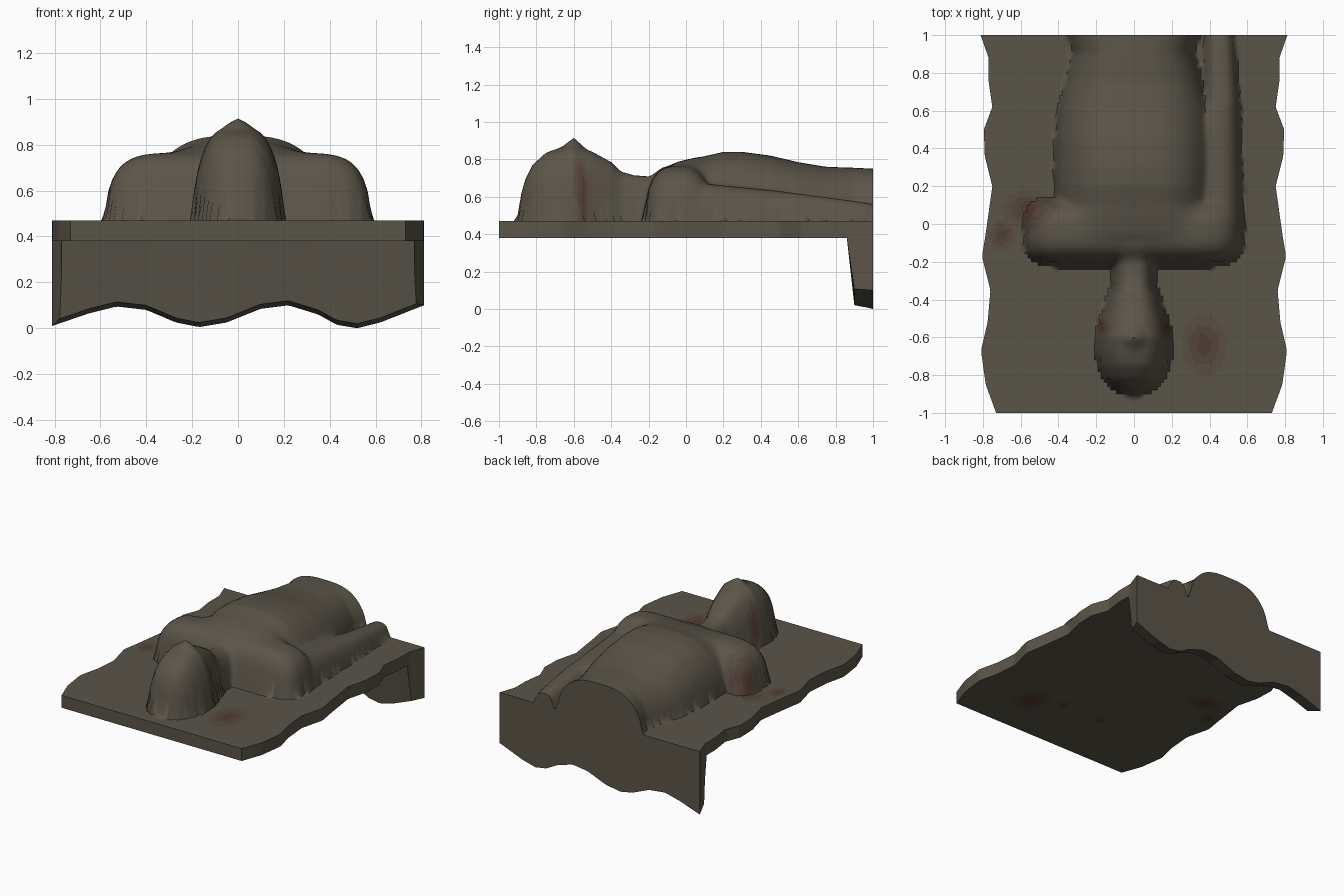
import bpy, bmesh, math

if "Cube" in bpy.data.objects:
    bpy.data.objects.remove(bpy.data.objects["Cube"])

TOP, UNDER = 0.47, 0.38          # sheet top and underside heights
NX, NY = 100, 100


def interp(points, t, k=1):
    """Smoothly read column k of a list of stations sorted by column 0."""
    if t <= points[0][0]:
        return points[0][k]
    for a, b in zip(points, points[1:]):
        if t <= b[0]:
            return a[k] + (b[k] - a[k]) * (t - a[0]) / (b[0] - a[0])
    return points[-1][k]


# stations along the body: y, centre x, half width, crest height
HEAD = [(-.905, 0, .02, .47), (-.89, 0, .07, .57), (-.87, 0, .11, .67), (-.82, 0, .155, .77),
        (-.75, 0, .185, .835), (-.68, 0, .2, .86), (-.6, 0, .2, .88), (-.5, 0, .175, .84),
        (-.4, 0, .14, .785), (-.35, 0, .12, .735), (-.28, 0, .115, .715), (-.1, 0, .12, .70)]
TORSO = [(-.22, 0, .2, .47), (-.15, 0, .34, .65), (-.05, 0, .4, .765), (.05, 0, .42, .805),
         (.2, 0, .42, .84), (.3, 0, .42, .84), (.45, 0, .415, .82), (.6, 0, .4, .785),
         (.75, 0, .36, .76), (.9, 0, .32, .755), (1, 0, .345, .75)]
ARM = [(-.1, .43, .14, .66), (.1, .43, .145, .67), (.5, .43, .135, .63),
       (.65, .46, .1, .61), (.95, .455, .08, .57), (1, .45, .075, .56)]
# wavy side edges and wavy lower hem
EDGE = [(-1, .73), (-.85, .785), (-.67, .81), (-.52, .775), (-.35, .76), (-.17, .805), (-.05, .785),
        (.2, .75), (.36, .79), (.5, .795), (.62, .75), (.76, .77), (.88, .77), (1, .812)]
HEM = [(-.81, .01), (-.65, .065), (-.53, .095), (-.4, .08), (-.27, .025), (-.17, .005), (-.05, .025),
       (.1, .085), (.22, .1), (.35, .06), (.43, .015), (.52, .0), (.62, .025), (.81, .1)]
# stains: x, y, radius x, radius y
STAINS = [(.37, -.64, .12, .16), (-.56, .08, .14, .1), (-.7, -.06, .07, .08),
          (.17, -.55, .04, .05), (-.17, -.55, .04, .05)]


def ridge(stations, x, y):
    if not stations[0][0] <= y <= stations[-1][0]:
        return 0
    cx, w, z = (interp(stations, y, k) for k in (1, 2, 3))
    return (z - TOP) * max(0, 1 - abs((x - cx) / w) ** 3) ** (1 / 1.8)


def top_height(x, y):
    d = abs(x / .58) ** 8 + abs((y + .04) / .185) ** 3
    shoulders = .295 * max(0, 1 - d) ** .5
    parts = [ridge(HEAD, x, y), ridge(TORSO, x, y), ridge(ARM, x, y), shoulders]
    blend = sum(p ** 10 for p in parts) ** .1
    nose = .035 * max(0, 1 - math.hypot(x / .07, (y + .6) / .07))
    return TOP + blend + nose


def bottom_height(x, y):
    if y < .861:
        return UNDER
    hem = interp(HEM, x)
    return interp([(.86, UNDER), (.9, hem + .02), (1, hem)], y)


# draped sheet over the lying body: top and underside as two joined grids
bm = bmesh.new()
top, low = [], []
for j in range(NY + 1):
    y = -1 + 2 * j / NY
    w = interp(EDGE, y)
    xs = [w * (2 * i / NX - 1) for i in range(NX + 1)]
    top.append([bm.verts.new((x, y, top_height(x, y))) for x in xs])
    low.append([bm.verts.new((x, y, bottom_height(x, y))) for x in xs])
for g in (top, low):
    for j in range(NY):
        for i in range(NX):
            bm.faces.new((g[j][i], g[j][i + 1], g[j + 1][i + 1], g[j + 1][i]))
# rim: front and back ends, then both sides
for j in (0, NY):
    for i in range(NX):
        bm.faces.new((top[j][i], top[j][i + 1], low[j][i + 1], low[j][i]))
for i in (0, NX):
    for j in range(NY):
        bm.faces.new((top[j][i], top[j + 1][i], low[j + 1][i], low[j][i]))
bmesh.ops.recalc_face_normals(bm, faces=bm.faces)

# faded stains in three strengths
for f in bm.faces:
    c = f.calc_center_median()
    s = max(1 - math.hypot((c.x - a) / p, (c.y - b) / q) for a, b, p, q in STAINS)
    f.material_index = 0 if s <= 0 else 1 + min(2, int(s * 3))

mesh = bpy.data.meshes.new("draped_sheet")
bm.to_mesh(mesh)
bm.free()
sheet = bpy.data.objects.new("draped_sheet", mesh)
bpy.context.collection.objects.link(sheet)
cloth, stain = (.105, .09, .066), (.08, .035, .028)
for k in range(4):
    m = bpy.data.materials.new("cloth" if k == 0 else f"stain_{k}")
    t = k / 3.5
    m.diffuse_color = [a + (b - a) * t for a, b in zip(cloth, stain)] + [1]
    m.use_nodes = True
    m.node_tree.nodes["Principled BSDF"].inputs["Base Color"].default_value = m.diffuse_color
    mesh.materials.append(m)

bpy.context.view_layer.objects.active = sheet
sheet.select_set(True)
bpy.ops.object.shade_smooth_by_angle(angle=math.radians(60))
